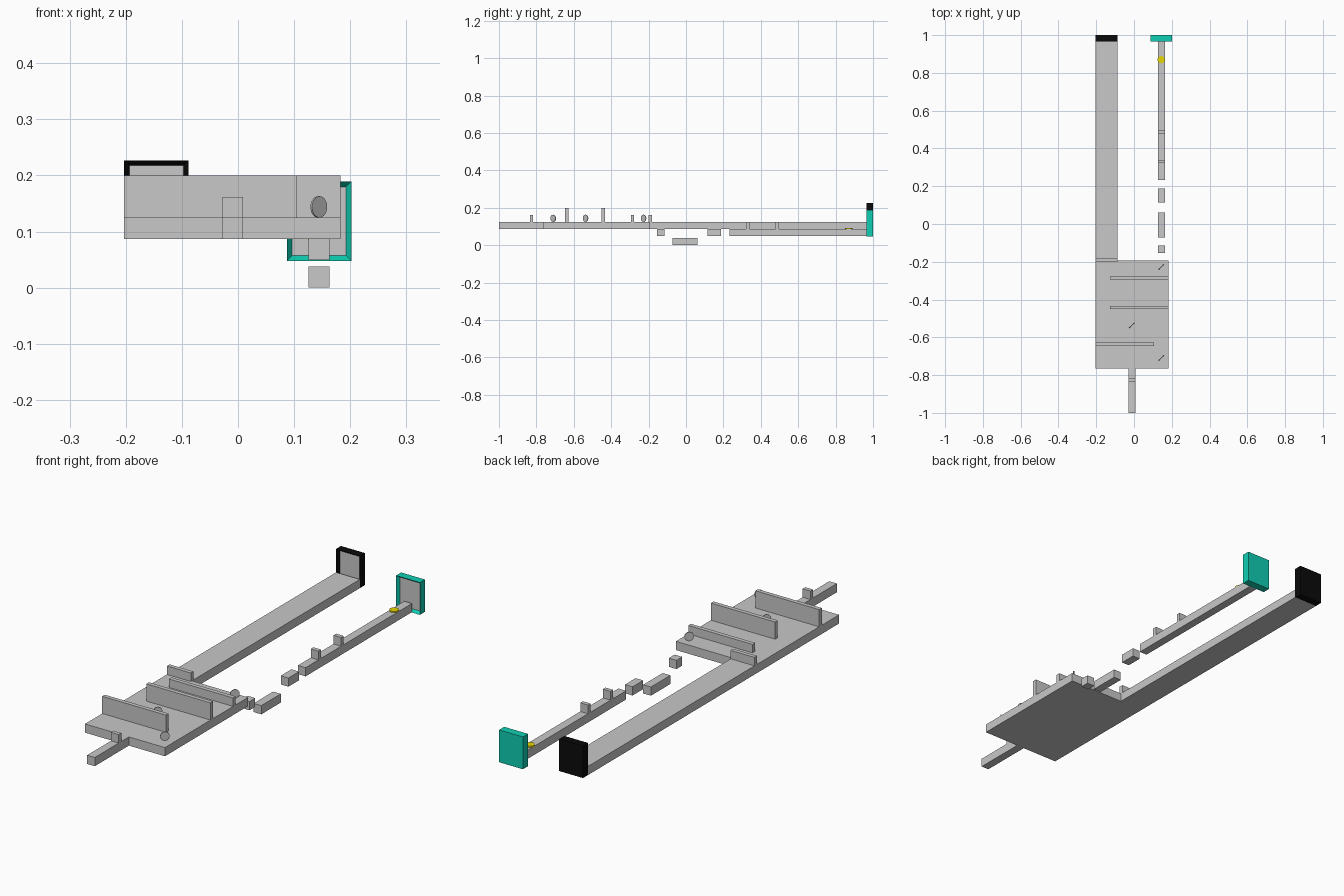
import bpy, bmesh, math
from mathutils import Matrix

if "Cube" in bpy.data.objects:
    bpy.data.objects.remove(bpy.data.objects["Cube"])


def material(name, rgb):
    m = bpy.data.materials.new(name)
    m.diffuse_color = (*rgb, 1)
    m.use_nodes = True
    m.node_tree.nodes["Principled BSDF"].inputs["Base Color"].default_value = m.diffuse_color
    return m


GREY = material("grey", (0.58, 0.58, 0.58))
BLACK = material("black", (0.003, 0.003, 0.003))
TEAL = material("teal", (0.005, 0.62, 0.45))
YELLOW = material("yellow", (0.88, 0.75, 0.0))


def finish(bm, name, *mats):
    bmesh.ops.recalc_face_normals(bm, faces=bm.faces)
    me = bpy.data.meshes.new(name)
    bm.to_mesh(me)
    bm.free()
    for m in mats:
        me.materials.append(m)
    ob = bpy.data.objects.new(name, me)
    bpy.context.collection.objects.link(ob)
    return ob


def box_mesh(x, y, z):
    bm = bmesh.new()
    bmesh.ops.create_cube(bm, size=1)
    for v in bm.verts:
        v.co = [(a + b) / 2 + c * (b - a) for (a, b), c in zip((x, y, z), v.co)]
    return bm


def box(name, x, y, z, mat=GREY):
    return finish(box_mesh(x, y, z), name, mat)


def disc(name, loc, radius, depth, mat, rot=Matrix()):
    bm = bmesh.new()
    bmesh.ops.create_cone(bm, cap_ends=True, segments=32, radius1=radius, radius2=radius,
                          depth=depth, matrix=Matrix.Translation(loc) @ rot)
    for f in bm.faces:
        f.smooth = len(f.verts) == 4
    for e in bm.edges:
        e.smooth = all(f.smooth for f in e.link_faces)
    return finish(bm, name, mat)


def gate(name, x, z, mat):
    # slab whose front is a chamfered frame around a recessed grey panel
    bm = box_mesh(x, (0.965, 1.0), z)
    bm.normal_update()
    front = min(bm.faces, key=lambda f: f.calc_center_median().y)
    bmesh.ops.inset_region(bm, faces=[front], thickness=0.0135)
    for v in front.verts:
        v.co.y = 0.978
    front.material_index = 1
    return finish(bm, name, mat, GREY)


# main floor: start walkway, wide platform and long corridor as one outline
LOW, TOP = 0.087, 0.125
outline = [(-0.028, -1), (0.009, -1), (0.009, -0.765), (0.183, -0.765), (0.183, -0.192),
           (-0.088, -0.192), (-0.088, 0.966), (-0.203, 0.966), (-0.203, -0.765), (-0.028, -0.765)]
bm = bmesh.new()
base = bm.faces.new([bm.verts.new((x, y, LOW)) for x, y in outline])
grown = bmesh.ops.extrude_face_region(bm, geom=[base], use_keep_orig=True)
for v in grown["geom"]:
    if isinstance(v, bmesh.types.BMVert):
        v.co.z = TOP
finish(bm, "main_floor", GREY)

# barrier walls and low hurdles on the main floor
for name, x, yc, top in (("front_wall", (-0.203, 0.105), -0.637, 0.2),
                         ("middle_wall", (-0.127, 0.183), -0.442, 0.2),
                         ("back_wall", (-0.127, 0.183), -0.286, 0.162),
                         ("start_hurdle", (-0.028, 0.009), -0.826, 0.162),
                         ("corridor_hurdle", (-0.203, -0.088), -0.191, 0.162)):
    box(name, x, (yc - 0.009, yc + 0.009), (TOP, top))

# stepping beams and final beam, with two hurdles
BEAM = (0.126, 0.163)
for name, y, z in (("first_step", (-0.154, -0.114), (0.049, LOW)),
                   ("low_step", (-0.072, 0.062), (0, 0.038)),
                   ("last_step", (0.115, 0.188), (0.049, LOW)),
                   ("final_beam", (0.233, 0.966), (0.049, LOW)),
                   ("beam_hurdle_near", (0.322, 0.34), (LOW, TOP)),
                   ("beam_hurdle_far", (0.478, 0.496), (LOW, TOP))):
    box(name, BEAM, y, z)

# upright coins turned 45 degrees
turn = Matrix.Rotation(math.radians(45), 4, 'Z') @ Matrix.Rotation(math.radians(90), 4, 'X')
for i, (x, y) in enumerate(((0.144, -0.71), (-0.012, -0.537), (0.144, -0.227))):
    disc(f"coin_{i + 1}", (x, y, 0.144), 0.019, 0.004, GREY, turn)

# yellow floor button
disc("yellow_button", (0.144, 0.87, 0.089), 0.019, 0.007, YELLOW)

# end gates
gate("black_gate", (-0.203, -0.088), (LOW, 0.227), BLACK)
gate("teal_gate", (0.087, 0.202), (0.048, 0.189), TEAL)
